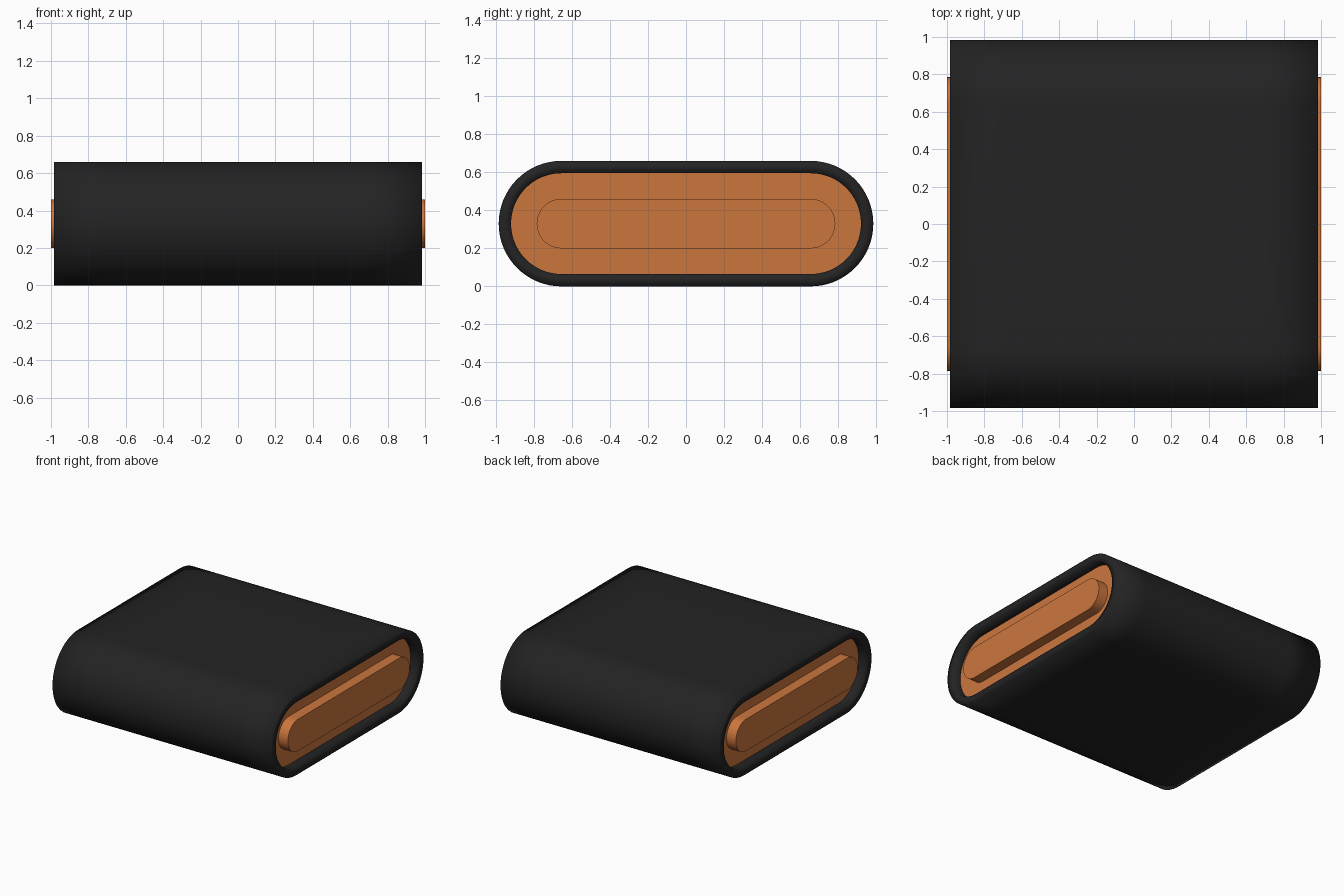
import bpy, bmesh, math

if "Cube" in bpy.data.objects:
    bpy.data.objects.remove(bpy.data.objects["Cube"])

HALF = 0.655   # half length of the straight run
ZC = 0.33      # centre height
SEG = 32       # segments per half circle


def material(name, rgb):
    m = bpy.data.materials.new(name)
    m.diffuse_color = (*rgb, 1)
    m.use_nodes = True
    m.node_tree.nodes["Principled BSDF"].inputs["Base Color"].default_value = m.diffuse_color
    return m


black = material("matt black", (0.017, 0.017, 0.017))
orange = material("copper orange", (0.60, 0.182, 0.048))


def ring(bm, x, r):
    """Stadium-shaped loop of vertices in the YZ plane."""
    vs = []
    for side in (1, -1):
        for i in range(SEG + 1):
            a = -math.pi / 2 + math.pi * i / SEG
            vs.append(bm.verts.new((x, side * (HALF + r * math.cos(a)),
                                    ZC + side * r * math.sin(a))))
    return vs


def loft(name, stations, mat, caps):
    bm = bmesh.new()
    rings = [ring(bm, x, r) for x, r in stations]
    n = len(rings[0])
    for a, b in zip(rings, rings[1:]):
        for i in range(n):
            j = (i + 1) % n
            bm.faces.new((a[i], a[j], b[j], b[i]))
    if caps:
        bm.faces.new(rings[0][::-1])
        bm.faces.new(rings[-1])
    bmesh.ops.recalc_face_normals(bm, faces=bm.faces)
    # orient by the outermost wall of the body
    wall = max(bm.faces, key=lambda f: f.calc_center_median().z if abs(f.normal.z) > 0.7 else -1)
    if wall.normal.z < 0:
        bmesh.ops.reverse_faces(bm, faces=bm.faces)
    me = bpy.data.meshes.new(name)
    bm.to_mesh(me)
    bm.free()
    me.materials.append(mat)
    ob = bpy.data.objects.new(name, me)
    bpy.context.collection.objects.link(ob)
    return ob


def smooth(ob, angle=None):
    bpy.ops.object.select_all(action='DESELECT')
    ob.select_set(True)
    bpy.context.view_layer.objects.active = ob
    if angle is None:
        bpy.ops.object.shade_smooth()
    else:
        bpy.ops.object.shade_smooth_by_angle(angle=math.radians(angle))


# Outer sleeve with softly shaded rims and short inner walls at both ends
half = [(0.915, 0.265), (0.985, 0.265), (0.985, 0.33), (0.70, 0.33)]
sleeve = loft("outer_sleeve", [(-x, r) for x, r in half] + half[::-1], black, False)
smooth(sleeve)

# Recessed end panels, and the raised pads on them
for side, s in (("right", 1), ("left", -1)):
    panel = loft(side + "_end_panel", [(s * 0.90, 0.265), (s * 0.915, 0.265)], orange, True)
    pad = loft(side + "_raised_pad", [(s * 0.91, 0.13), (s * 1.0, 0.13)], orange, True)
    smooth(panel, 30)
    smooth(pad, 30)
